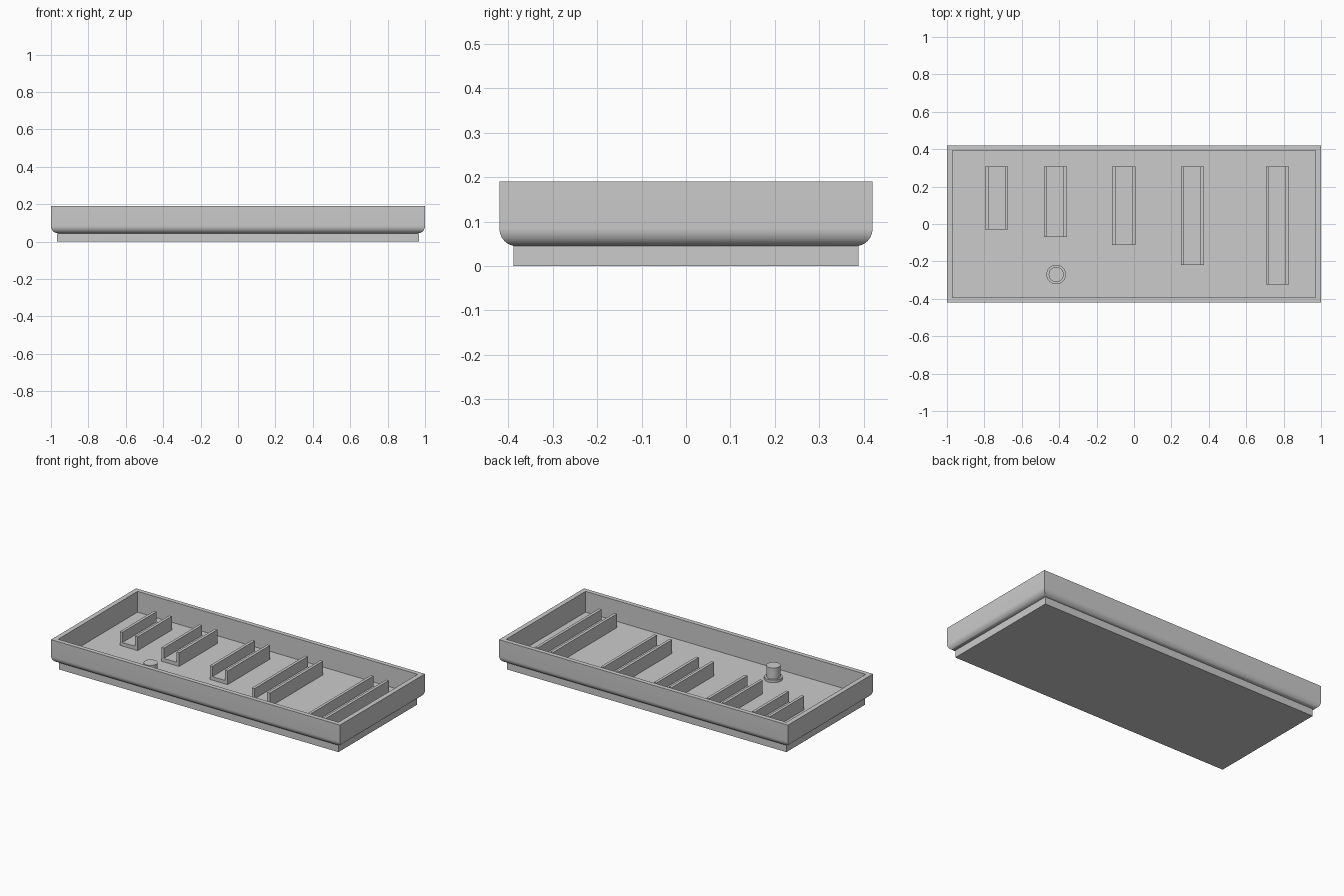
import bpy, bmesh, math

if "Cube" in bpy.data.objects:
    bpy.data.objects.remove(bpy.data.objects["Cube"])

grey = bpy.data.materials.new("plain grey")
grey.diffuse_color = (0.6, 0.6, 0.6, 1)
grey.use_nodes = True
grey.node_tree.nodes["Principled BSDF"].inputs["Base Color"].default_value = grey.diffuse_color


def finish(name, bm, smooth=False):
    bmesh.ops.recalc_face_normals(bm, faces=bm.faces)
    mesh = bpy.data.meshes.new(name)
    bm.to_mesh(mesh)
    bm.free()
    obj = bpy.data.objects.new(name, mesh)
    bpy.context.collection.objects.link(obj)
    mesh.materials.append(grey)
    if smooth:
        bpy.ops.object.select_all(action='DESELECT')
        obj.select_set(True)
        bpy.context.view_layer.objects.active = obj
        bpy.ops.object.shade_smooth_by_angle(angle=math.radians(35))
    return obj


def loft(name, rings, smooth=False):
    """Skin a stack of closed rings and cap both ends."""
    bm = bmesh.new()
    loops = [[bm.verts.new(p) for p in ring] for ring in rings]
    for a, b in zip(loops, loops[1:]):
        for i in range(len(a)):
            j = (i + 1) % len(a)
            bm.faces.new((a[i], a[j], b[j], b[i]))
    bm.faces.new(loops[0])
    bm.faces.new(loops[-1])
    return finish(name, bm, smooth)


def rect(hx, hy, z):
    return [(-hx, -hy, z), (hx, -hy, z), (hx, hy, z), (-hx, hy, z)]


def circle(x, y, r, z, n=48):
    return [(x + r * math.cos(2 * math.pi * i / n),
             y + r * math.sin(2 * math.pi * i / n), z) for i in range(n)]


HX, HY, TOP, FLOOR, BASE = 1.0, 0.42, 0.19, 0.06, 0.045

# Plinth under the tray
loft("base_plinth", [rect(0.967, 0.388, 0), rect(0.967, 0.388, BASE)])

# Open tray: rounded lower edge, straight wall, rim and recessed floor
rings = []
for i in range(11):
    t = math.pi / 2 * i / 10
    inset = 0.037 * (1 - math.sin(t))
    rings.append(rect(HX - inset, HY - inset, BASE + 0.04 * (1 - math.cos(t))))
rings += [rect(HX, HY, TOP), rect(0.97, 0.392, TOP), rect(0.97, 0.392, FLOOR)]
loft("tray", rings, True)

# U-shaped channels of growing length, all starting on one back line
WIDTH, WALL, WEB, HIGH, BACK = 0.124, 0.018, 0.022, 0.146, 0.307
channels = [(-0.735, -0.03), (-0.42, -0.07), (-0.055, -0.112),
            (0.312, -0.22), (0.767, -0.323)]
for n, (cx, front) in enumerate(channels, 1):
    o, i = WIDTH / 2, WIDTH / 2 - WALL
    profile = [(-o, FLOOR), (o, FLOOR), (o, HIGH), (i, HIGH),
               (i, FLOOR + WEB), (-i, FLOOR + WEB), (-i, HIGH), (-o, HIGH)]
    loft(f"channel_{n}", [[(cx + x, y, z) for x, z in profile]
                          for y in (front, BACK)])

# Peg with a short flange
px, py = -0.416, -0.27
loft("peg", [circle(px, py, r, z) for r, z in
             ((0.052, FLOOR), (0.052, 0.076), (0.04, 0.076), (0.04, 0.146))], True)
